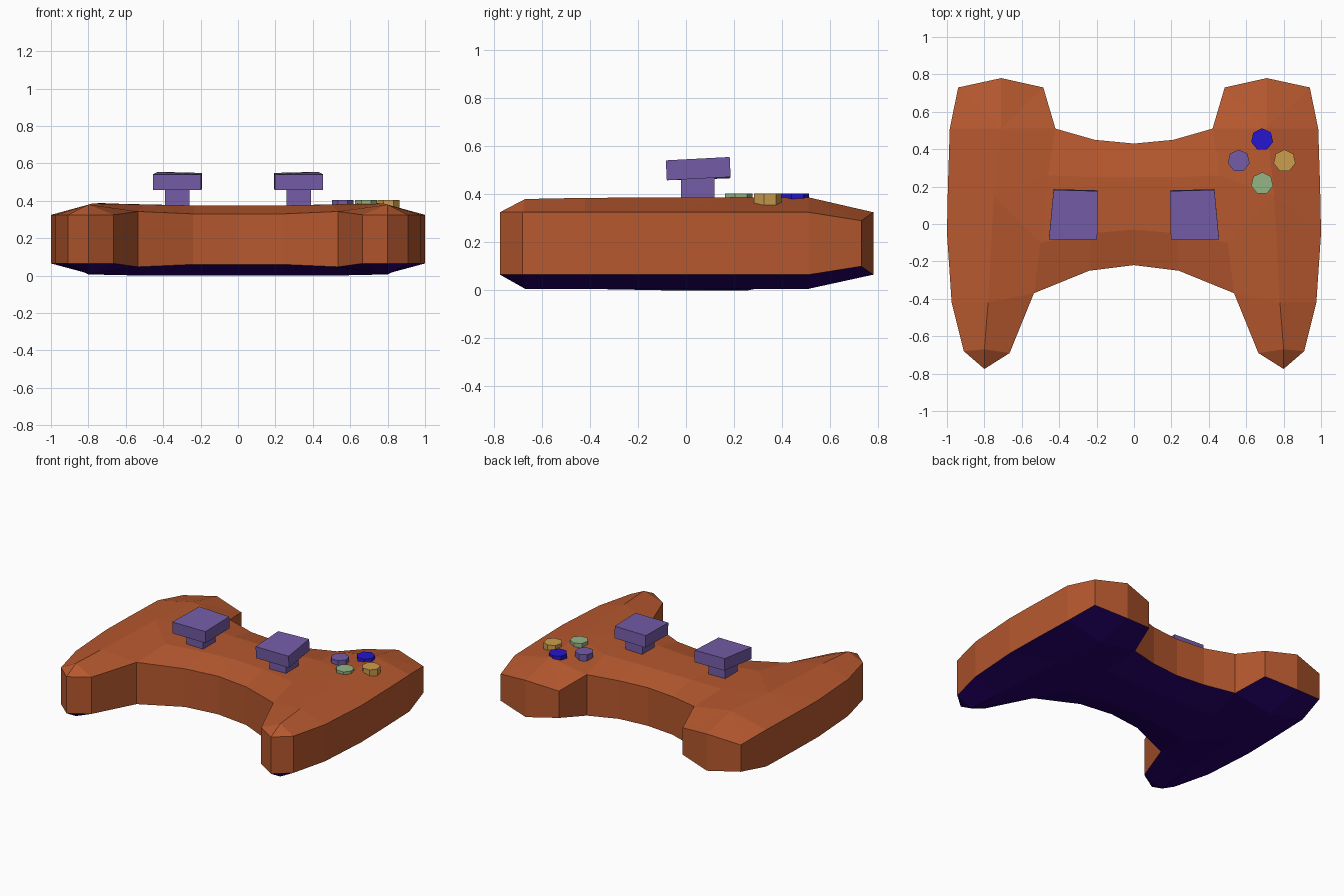
import bpy, bmesh, math
from mathutils import Vector

if "Cube" in bpy.data.objects:
    bpy.data.objects.remove(bpy.data.objects["Cube"])


def material(name, rgb):
    m = bpy.data.materials.new(name)
    m.diffuse_color = (*rgb, 1)
    m.use_nodes = True
    m.node_tree.nodes["Principled BSDF"].inputs["Base Color"].default_value = m.diffuse_color
    return m


brown = material("rust brown", (0.47, 0.098, 0.028))
dark = material("deep violet", (0.019, 0.0, 0.15))
purple = material("muted purple", (0.175, 0.108, 0.39))
blue = material("bright blue", (0.018, 0.008, 0.62))
gold = material("gold", (0.60, 0.34, 0.075))
green = material("sage green", (0.30, 0.46, 0.235))


def make_object(name, bm, mats):
    bmesh.ops.recalc_face_normals(bm, faces=bm.faces[:])
    me = bpy.data.meshes.new(name)
    bm.to_mesh(me)
    bm.free()
    for m in mats:
        me.materials.append(m)
    ob = bpy.data.objects.new(name, me)
    bpy.context.collection.objects.link(ob)
    return ob


# Body: right half outline, then the crest points of the raised top
outline = [(0, .43, .33), (.21, .45, .33), (.42, .51, .34), (.485, .73, .29),
           (.71, .78, .325), (.94, .73, .29), (.985, .51, .325), (.995, .2, .325),
           (1, -.05, .325), (.975, -.42, .325), (.91, -.68, .325), (.80, -.775, .325),
           (.665, -.69, .325), (.535, -.37, .343), (.24, -.25, .33), (0, -.22, .33)]
crest = [(0, .25, .375), (.21, .25, .375), (.46, .26, .38),
         (0, -.03, .375), (.23, -.05, .375), (.5, -.1, .38),
         (.71, .51, .387), (.75, .15, .387), (.78, -.42, .385), (.80, -.67, .38)]
panels = [(0, 1, 17, 16), (1, 2, 18, 17), (16, 17, 20, 19), (17, 18, 21, 20),
          (19, 20, 14, 15), (20, 21, 13, 14), (2, 3, 22), (3, 4, 22), (4, 5, 22),
          (5, 6, 22), (2, 22, 23, 18), (18, 23, 21), (21, 23, 24, 13),
          (13, 24, 25, 12), (12, 25, 11), (25, 10, 11), (24, 9, 10, 25),
          (22, 6, 7, 23), (7, 8, 23), (8, 9, 24, 23)]

bm = bmesh.new()
for s in (1, -1):
    top = [bm.verts.new((s * x, y, z)) for x, y, z in outline + crest]
    low = [bm.verts.new((s * x, y, .39 - z)) for x, y, z in outline]
    low += [bm.verts.new((s * x, y, 0 if x < .6 else .006)) for x, y, z in crest]
    for p in panels:
        bm.faces.new([top[i] for i in p])
        bm.faces.new([low[i] for i in p]).material_index = 1   # underside
    for i in range(len(outline) - 1):
        bm.faces.new((top[i], top[i + 1], low[i + 1], low[i]))
bmesh.ops.remove_doubles(bm, verts=bm.verts[:], dist=.0005)
make_object("controller_body", bm, [brown, dark])


# Prism between two stacked rings
def prism(name, lower, upper, mat):
    bm = bmesh.new()
    a = [bm.verts.new(p) for p in lower]
    b = [bm.verts.new(p) for p in upper]
    bm.faces.new(a)
    bm.faces.new(b)
    n = len(a)
    for i in range(n):
        bm.faces.new((a[i], a[(i + 1) % n], b[(i + 1) % n], b[i]))
    return make_object(name, bm, [mat])


# Thumb sticks: square stem with a slightly tilted, skewed cap
for side, s in (("left", -1), ("right", 1)):
    stem = [(.26, -.02), (.39, -.02), (.39, .118), (.26, .118)]
    prism(side + "_stick_stem", [(s * x, y, .35) for x, y in stem],
          [(s * x, y, .48) for x, y in stem], purple)
    cap = [(.197, -.08, .458), (.455, -.08, .458), (.43, .186, .472), (.192, .180, .466)]
    prism(side + "_stick_cap", [(s * x, y, z) for x, y, z in cap],
          [(s * x, y - .004, z + .083) for x, y, z in cap], purple)

# Face buttons: low seven-sided discs
for name, x, y, mat in (("back_button", .685, .452, blue), ("inner_button", .56, .338, purple),
                        ("outer_button", .805, .338, gold), ("front_button", .685, .217, green)):
    ring = [(x + .06 * math.sin(math.tau * i / 7), y + .06 * math.cos(math.tau * i / 7))
            for i in range(7)]
    prism(name, [(u, v, .355) for u, v in ring], [(u, v, .404) for u, v in ring], mat)
